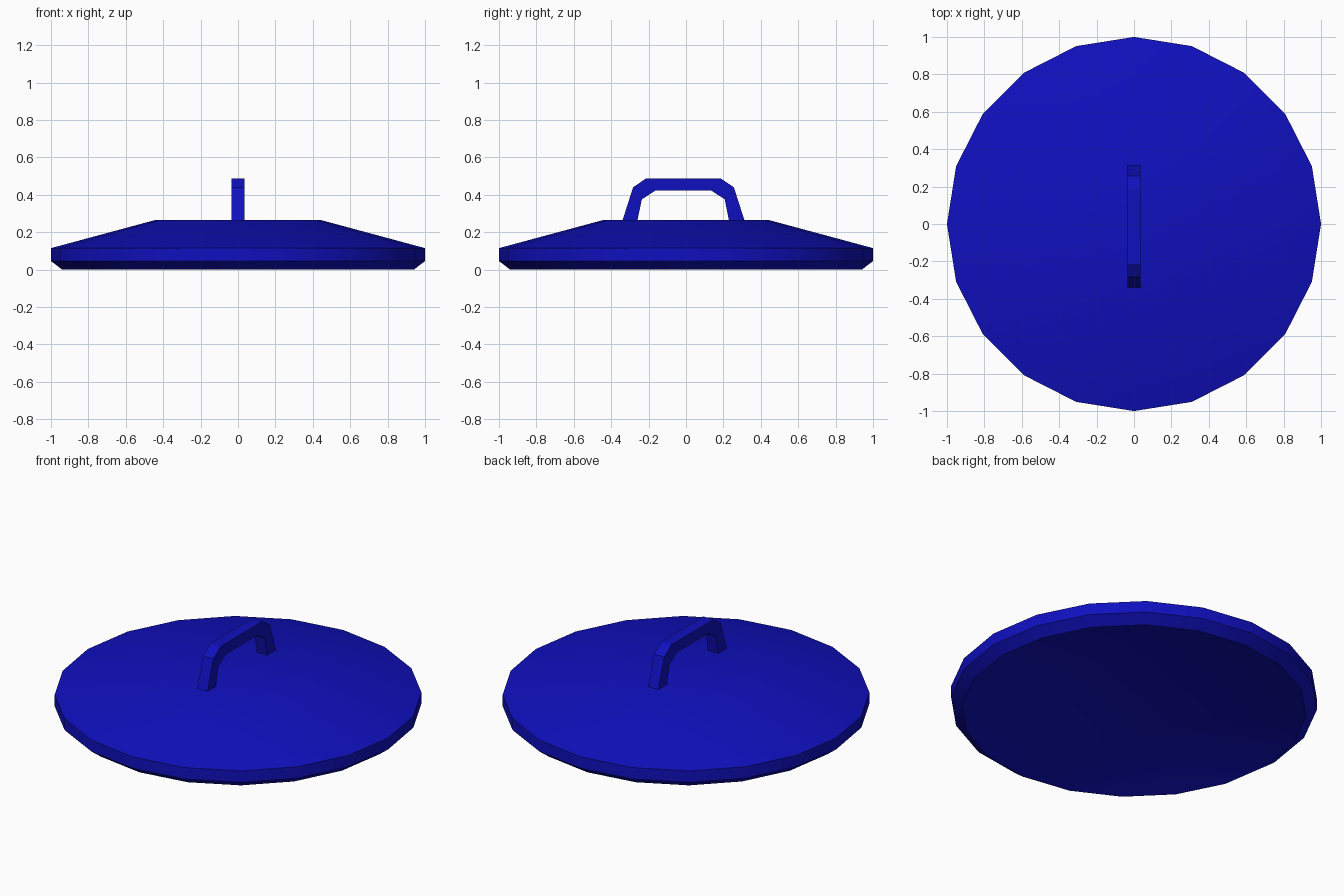
import bpy, bmesh, math

if "Cube" in bpy.data.objects:
    bpy.data.objects.remove(bpy.data.objects["Cube"])

blue = bpy.data.materials.new("blue")
blue.diffuse_color = (0.005, 0.005, 0.52, 1)
blue.use_nodes = True
blue.node_tree.nodes["Principled BSDF"].inputs["Base Color"].default_value = blue.diffuse_color


def finish(name, bm, smooth):
    bmesh.ops.recalc_face_normals(bm, faces=bm.faces)
    mesh = bpy.data.meshes.new(name)
    bm.to_mesh(mesh)
    bm.free()
    mesh.materials.append(blue)
    obj = bpy.data.objects.new(name, mesh)
    bpy.context.collection.objects.link(obj)
    if smooth:
        bpy.ops.object.select_all(action='DESELECT')
        obj.select_set(True)
        bpy.context.view_layer.objects.active = obj
        bpy.ops.object.shade_smooth_by_angle(angle=math.radians(30))


# Lid: 20-sided turned profile, domed top and hollowed underside (radius, height)
SIDES = 20
profile = [(0.44, 0.13), (0.94, 0.0), (1.0, 0.046), (1.0, 0.115), (0.44, 0.266)]
bm = bmesh.new()
rings = []
for r, z in profile:
    angles = [2 * math.pi * i / SIDES for i in range(SIDES)]
    rings.append([bm.verts.new((r * math.cos(a), r * math.sin(a), z)) for a in angles])
for low, high in zip(rings, rings[1:]):
    for i in range(SIDES):
        j = (i + 1) % SIDES
        bm.faces.new((low[i], low[j], high[j], high[i]))
bm.faces.new(rings[0])
bm.faces.new(rings[-1])
finish("lid", bm, True)

# Handle: bent bar running front to back, outer and inner outline (y, z)
outer = [(-0.34, 0.262), (-0.283, 0.44), (-0.213, 0.488),
         (0.185, 0.488), (0.256, 0.44), (0.313, 0.262)]
inner = [(-0.26, 0.262), (-0.236, 0.376), (-0.165, 0.422),
         (0.136, 0.422), (0.207, 0.376), (0.23, 0.262)]
HALF = 0.034
bm = bmesh.new()
sections = []
for o, i in zip(outer, inner):
    sections.append([bm.verts.new((x, y, z)) for x, (y, z) in
                     ((-HALF, o), (HALF, o), (HALF, i), (-HALF, i))])
for a, b in zip(sections, sections[1:]):
    for k in range(4):
        m = (k + 1) % 4
        bm.faces.new((a[k], a[m], b[m], b[k]))
bm.faces.new(sections[0])
bm.faces.new(sections[-1])
finish("handle", bm, False)
